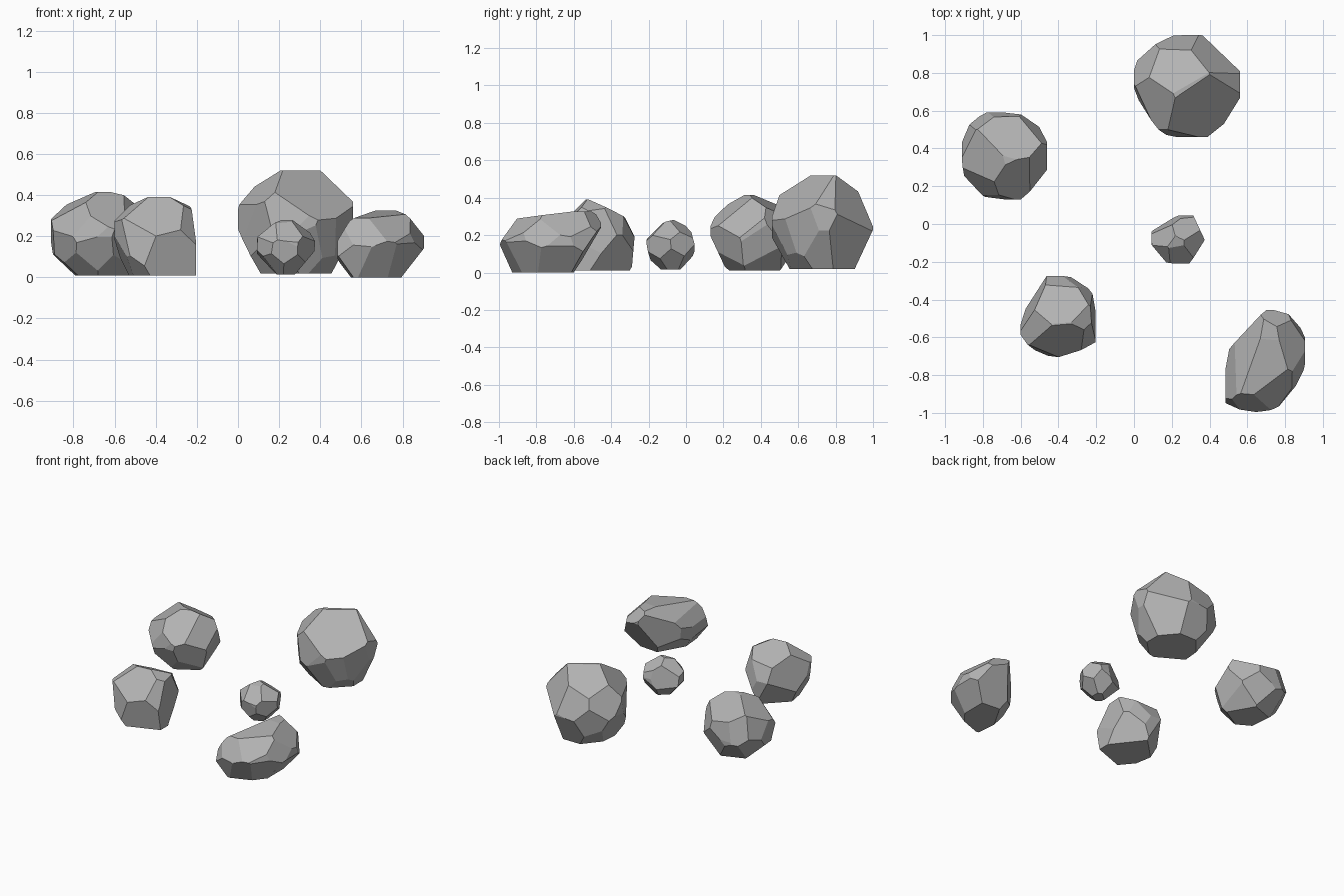
import bpy, bmesh
from math import radians, cos, sin
from mathutils import Vector

cube = bpy.data.objects.get("Cube")
if cube:
    bpy.data.objects.remove(cube, do_unlink=True)

# One stone grey for all rocks
stone = bpy.data.materials.new("stone_grey")
stone.use_nodes = True
grey = (0.45, 0.45, 0.45, 1)
stone.diffuse_color = grey
stone.node_tree.nodes["Principled BSDF"].inputs["Base Color"].default_value = grey


def chisel(bm, azimuth, elevation, depth):
    """Slice off everything beyond one plane and cap the cut with a flat facet."""
    a, e = radians(azimuth), radians(elevation)
    normal = Vector((cos(a) * cos(e), sin(a) * cos(e), sin(e)))
    geometry = bm.verts[:] + bm.edges[:] + bm.faces[:]
    cut = bmesh.ops.bisect_plane(bm, geom=geometry, plane_co=normal * depth,
                                 plane_no=normal, clear_outer=True, dist=1e-5)
    edges = [g for g in cut["geom_cut"] if isinstance(g, bmesh.types.BMEdge)]
    if len(edges) > 2:
        bmesh.ops.edgeloop_fill(bm, edges=edges)


def rock(name, low, high, facets):
    """Chisel a stone block, spanning low to high, into a faceted rock."""
    low, high = Vector(low), Vector(high)
    bm = bmesh.new()
    bmesh.ops.create_cube(bm, size=1)
    bmesh.ops.scale(bm, vec=high - low, verts=bm.verts[:])
    for facet in facets:
        chisel(bm, *facet)
    bmesh.ops.remove_doubles(bm, verts=bm.verts[:], dist=0.004)
    bmesh.ops.recalc_face_normals(bm, faces=bm.faces[:])
    mesh = bpy.data.meshes.new(name)
    bm.to_mesh(mesh)
    bm.free()
    mesh.materials.append(stone)
    obj = bpy.data.objects.new(name, mesh)
    obj.location = (low + high) / 2
    bpy.context.collection.objects.link(obj)


# Each facet is azimuth, elevation, distance from the rock's middle
rock("large_back_rock", (0, .46, .02), (.56, 1, .52), [
    (-56, 48, .197), (120, 60, .218), (205, 45, .235), (15, 40, .262),
    (55, 25, .222), (95, 22, .235), (90, -25, .262), (175, -28, .262),
    (150, 25, .25), (-98, 8, .26), (-78, -25, .265), (-141, -5, .252),
    (-155, 5, .254), (-28, -10, .26), (-50, -15, .265), (40, -18, .24),
    (125, -10, .265), (0, -27, .27), (-120, -35, .262), (-45, -40, .285),
    (140, -40, .28)])

rock("left_back_rock", (-.91, .13, .01), (-.46, .59, .415), [
    (195, 58, .176), (75, 60, .175), (-25, 28, .195), (-65, 48, .18),
    (-130, 30, .197), (-100, 10, .22), (160, 15, .22), (185, -5, .22),
    (120, 15, .225), (90, 10, .22), (45, 15, .215), (70, -20, .215),
    (10, -15, .215), (-45, -15, .21), (-90, -25, .215), (-140, -15, .22),
    (150, -30, .22), (185, -48, .217), (-60, -42, .22), (30, -42, .22),
    (110, -42, .22), (-120, -45, .22)])

rock("left_front_rock", (-.6, -.71, .01), (-.205, -.27, .39), [
    (95, 64, .155), (-85, 42, .16), (3, 6, .188), (-38, 25, .2),
    (40, 20, .205), (152, 10, .15), (200, 55, .183), (-110, 5, .2),
    (-70, -10, .2), (-145, -5, .21), (190, -25, .19), (90, -5, .215),
    (65, 10, .2), (135, -25, .18), (-10, 60, .203), (88, 27, .187),
    (38, -22, .202), (-140, -35, .225)])

rock("small_middle_rock", (.09, -.21, .015), (.375, .045, .28), [
    (120, 10, .1), (25, 0, .128), (-33, -5, .117), (-95, -10, .12),
    (-140, 0, .125), (160, 50, .115), (60, 55, .115), (-20, 45, .115),
    (-85, 45, .11), (-130, 35, .12), (90, 15, .125), (180, 0, .14),
    (190, -40, .12), (70, -35, .12), (0, -40, .12), (-60, -45, .12),
    (130, -45, .115), (-130, -40, .12), (-100, 75, .125)])

rock("long_right_rock", (.485, -1, 0), (.905, -.455, .325), [
    (-58, 46, .172), (-18, 20, .185), (-40, 10, .205), (-85, 0, .262),
    (-125, 15, .275), (-95, 33, .22), (135, -5, .178), (168, -5, .197),
    (170, 55, .16), (177, 31, .18), (60, 40, .25), (85, -32, .19),
    (30, 10, .238), (0, -38, .178), (10, 45, .18), (-95, 83, .147),
    (-100, -20, .26), (185, -36, .217), (150, -40, .18), (-38, -28, .18),
    (-70, -30, .212)])
